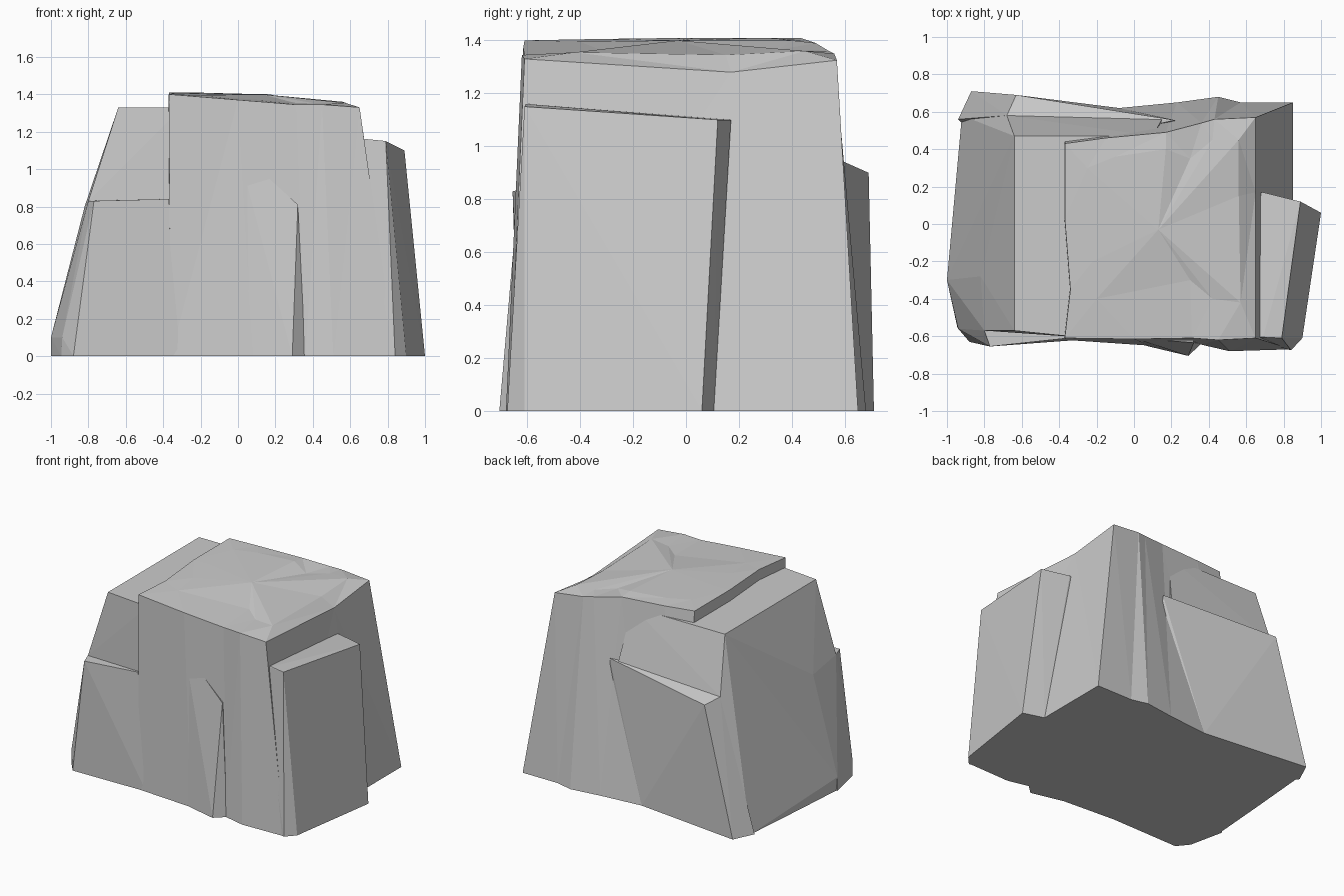
import bpy, bmesh

if "Cube" in bpy.data.objects:
    bpy.data.objects.remove(bpy.data.objects["Cube"])


def make(name, bm):
    bmesh.ops.recalc_face_normals(bm, faces=bm.faces)
    me = bpy.data.meshes.new(name)
    bm.to_mesh(me)
    bm.free()
    ob = bpy.data.objects.new(name, me)
    bpy.context.collection.objects.link(ob)
    return ob


def chunk(name, base, upper):
    """Faceted convex stone block from ground points (x, y) and upper points (x, y, z)."""
    bm = bmesh.new()
    for p in [(x, y, 0) for x, y in base] + upper:
        bm.verts.new(p)
    res = bmesh.ops.convex_hull(bm, input=bm.verts)
    junk = {g for g in res["geom_interior"] + res["geom_unused"]
            if isinstance(g, bmesh.types.BMVert)}
    bmesh.ops.delete(bm, geom=list(junk), context='VERTS')
    return make(name, bm)


# Core: ground outline lofted to the plateau rim, then to a raised crown
columns = [
    ((-.36, -.62), (-.37, -.61, 1.40)), ((.08, -.65), (0, -.615, 1.37)),
    ((.36, -.645), (.31, -.61, 1.345)), ((.51, -.68), (.45, -.62, 1.345)),
    ((.84, -.67), (.65, -.61, 1.33)), ((.85, .17), (.65, .17, 1.28)),
    ((.85, .65), (.65, .57, 1.325)), ((.57, .65), (.43, .56, 1.35)),
    ((.45, .68), (.36, .54, 1.36)), ((.23, .65), (.17, .49, 1.39)),
    ((-.08, .62), (-.15, .46, 1.40)), ((-.37, .60), (-.37, .43, 1.41)),
    ((-.40, .03), (-.37, .03, 1.41)), ((-.38, -.35), (-.34, -.35, 1.405)),
]
crown = [(-.2, -.4, 1.395), (.05, -.35, 1.375), (.3, -.3, 1.355), (.42, -.4, 1.35),
         (.57, -.42, 1.355), (.56, .15, 1.345), (.56, .45, 1.36), (.42, .45, 1.36),
         (.3, .35, 1.365), (.17, .4, 1.40), (-.1, .36, 1.405), (-.25, .3, 1.41),
         (-.25, .03, 1.408), (-.22, -.2, 1.403)]
bm = bmesh.new()
rings = [[bm.verts.new((*b, 0)) for b, t in columns],
         [bm.verts.new(t) for b, t in columns],
         [bm.verts.new(c) for c in crown]]
n = len(columns)
for lo, hi in zip(rings, rings[1:]):
    for i in range(n):
        j = (i + 1) % n
        bm.faces.new((lo[i], lo[j], hi[j], hi[i]))
bm.faces.new(rings[0][::-1])
peak = bm.verts.new((.13, -.03, 1.40))
for i in range(n):
    bm.faces.new((rings[2][i], rings[2][(i + 1) % n], peak))
bmesh.ops.triangulate(bm, faces=bm.faces)
rock = make("rock", bm)

parts = [
    # Lower flat shelf and sloping left face
    chunk("left_shoulder",
          [(-.92, .58), (-.96, .1), (-.99, -.3), (-.93, -.54), (-.3, -.58), (0, .58)],
          [(-.64, -.57, 1.33), (-.64, .47, 1.33), (-.3, -.605, 1.33), (.1, .47, 1.33),
           (-.80, -.57, .83), (-.37, -.6, .83), (-.82, -.28, .8), (-.77, .1, .85),
           (-.68, .58, .93), (.15, .56, .95), (-1, -.3, .1)]),
    # Stepped ledge on the front left
    chunk("front_ledge",
          [(-.88, -.63), (-.945, -.55), (-1, -.3), (-.3, -.62), (-.3, -.3)],
          [(-.77, -.655, .83), (-.37, -.612, .84), (-.80, -.57, .83),
           (-.4, -.4, .83), (-1, -.3, .1), (-.94, -.56, .1)]),
    # Wedge ledge on the back left
    chunk("back_ledge",
          [(-.87, .71), (-.94, .56), (-.08, .62), (.2, .5), (-.7, .3)],
          [(-.68, .58, .93), (.22, .555, .96), (-.63, .69, .90), (-.5, .4, .93)]),
    # Tall slab leaning on the right side
    chunk("right_slab",
          [(.84, -.675), (.90, -.61), (1, .06), (.85, .105), (.5, .1), (.5, -.6)],
          [(.6, -.605, 1.16), (.79, -.61, 1.15), (.89, .12, 1.10), (.69, .17, 1.10),
           (.69, -.605, 1.16), (.5, .15, 1.10)]),
    # Ridge ending in the front crack
    chunk("front_ridge",
          [(0, -.63), (.08, -.655), (.29, -.705), (.36, -.64), (.2, -.5)],
          [(.32, -.635, .81), (.3, -.55, .81), (0, -.61, 1.1)]),
]

# Fuse all blocks into one stone
bpy.context.view_layer.objects.active = rock
for p in parts:
    m = rock.modifiers.new(p.name, 'BOOLEAN')
    m.operation, m.solver, m.object = 'UNION', 'EXACT', p
    bpy.ops.object.modifier_apply(modifier=m.name)
    bpy.data.objects.remove(p)
